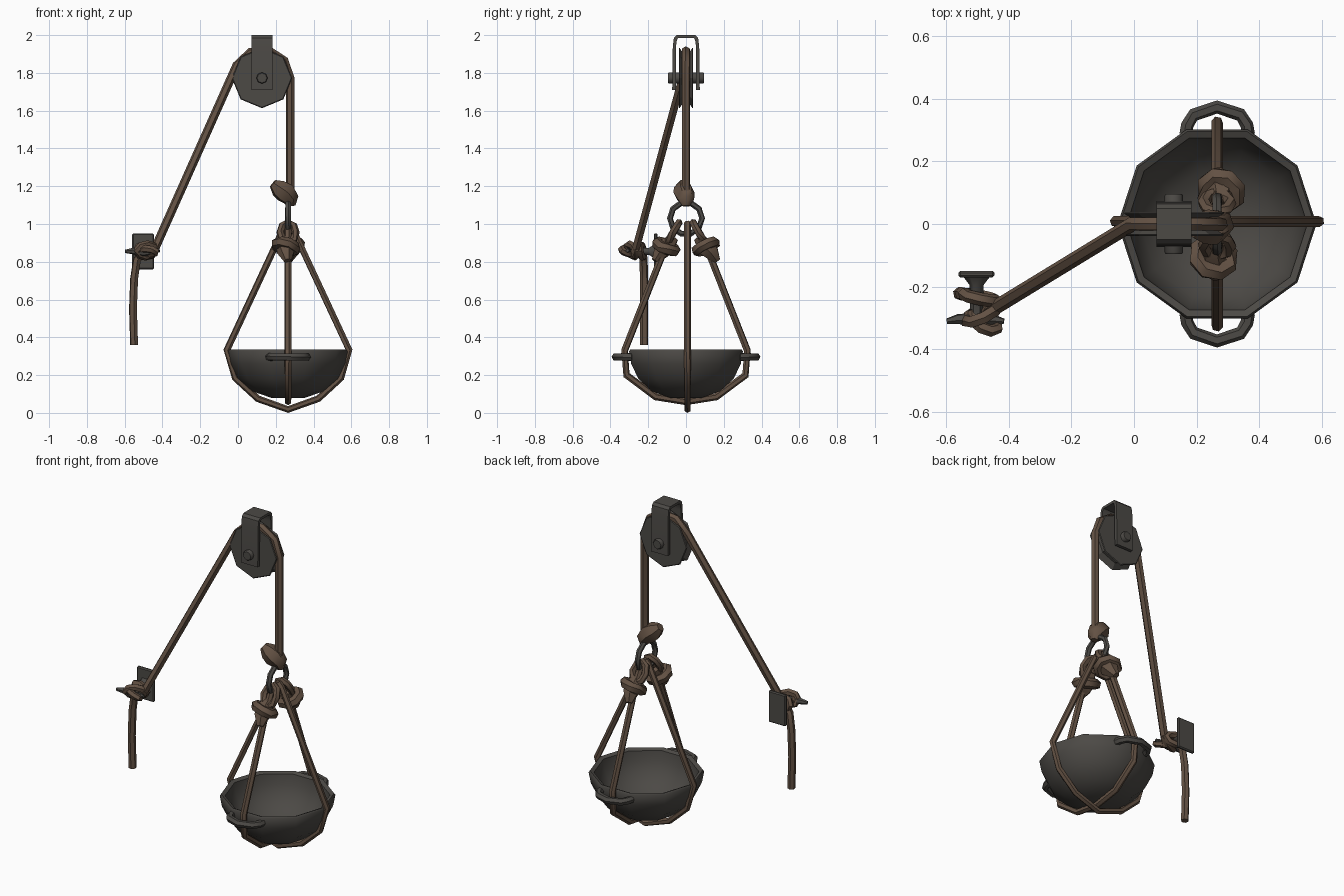
import bpy, bmesh, math
from mathutils import Vector, Matrix

if "Cube" in bpy.data.objects:
    bpy.data.objects.remove(bpy.data.objects["Cube"])

def material(name, c):
    m = bpy.data.materials.new(name)
    m.diffuse_color = (*c, 1)
    m.use_nodes = True
    m.node_tree.nodes["Principled BSDF"].inputs["Base Color"].default_value = m.diffuse_color
    return m

IRON = material("dark_iron", (0.072, 0.067, 0.060))
ROPE = material("brown_rope", (0.125, 0.083, 0.057))
CX = 0.265  # x of the hanging bowl

def finish(name, bm, mat, angle=35):
    bmesh.ops.recalc_face_normals(bm, faces=bm.faces)
    me = bpy.data.meshes.new(name)
    bm.to_mesh(me)
    bm.free()
    ob = bpy.data.objects.new(name, me)
    bpy.context.collection.objects.link(ob)
    me.materials.append(mat)
    bpy.ops.object.select_all(action='DESELECT')
    ob.select_set(True)
    bpy.context.view_layer.objects.active = ob
    bpy.ops.object.shade_smooth_by_angle(angle=math.radians(angle))
    return ob

def tube(name, pts, r, mat, sides=6, closed=False):
    """Sweep a regular polygon along a path; r may be one radius or a list."""
    pts = [Vector(p) for p in pts]
    n = len(pts)
    rs = r if isinstance(r, list) else [r] * n
    bm = bmesh.new()
    rings, u = [], None
    for i, p in enumerate(pts):
        a = pts[i - 1] if (i or closed) else p
        b = pts[(i + 1) % n] if (i < n - 1 or closed) else p
        t = (b - a).normalized()
        if u is None:
            u = t.orthogonal()
        u = (u - t * u.dot(t)).normalized()
        v = t.cross(u)
        rings.append([bm.verts.new(p + rs[i] * (u * math.cos(k * math.tau / sides) + v * math.sin(k * math.tau / sides)))
                      for k in range(sides)])
    for i in range(n if closed else n - 1):
        A, B = rings[i], rings[(i + 1) % n]
        for k in range(sides):
            bm.faces.new((A[k], A[(k + 1) % sides], B[(k + 1) % sides], B[k]))
    if not closed:
        bm.faces.new(rings[0])
        bm.faces.new(rings[-1])
    return finish(name, bm, mat, 50)

def lathe(name, profile, sides, matrix, mat, angle=35, closed=False):
    """Revolve (radius, height) points about z, then place with matrix."""
    bm = bmesh.new()
    rings = [[bm.verts.new((r * math.cos(k * math.tau / sides), r * math.sin(k * math.tau / sides), h))
              for k in range(sides)] for r, h in profile]
    pairs = list(zip(rings, rings[1:]))
    for A, B in pairs:
        for k in range(sides):
            bm.faces.new((A[k], A[(k + 1) % sides], B[(k + 1) % sides], B[k]))
    bm.faces.new(rings[0])
    bm.faces.new(rings[-1])
    bm.transform(matrix)
    return finish(name, bm, mat, angle)

def box(name, lo, hi, mat, bevel=0.006):
    bm = bmesh.new()
    bmesh.ops.create_cube(bm, size=1)
    lo, hi = Vector(lo), Vector(hi)
    for v in bm.verts:
        v.co = Vector([(lo[i] + hi[i]) / 2 + v.co[i] * (hi[i] - lo[i]) for i in range(3)])
    bmesh.ops.bevel(bm, geom=bm.edges[:], offset=bevel, segments=1, affect='EDGES')
    return finish(name, bm, mat, 20)

def coil(name, centre, axis, major, minor, seg=8, squash=1.0):
    """Closed wrap of rope around an axis."""
    q = Vector(axis).to_track_quat('Z', 'Y')
    pts = [Vector(centre) + q @ Vector((major * math.cos(a), squash * major * math.sin(a), 0))
           for a in (i * math.tau / seg for i in range(seg))]
    return tube(name, pts, minor, ROPE, 6, True)

# pulley: grooved wheel, axle bolt, strap bracket
AXLE = Vector((0.127, 0, 1.773))
along_y = Matrix.Translation(AXLE) @ Matrix.Rotation(math.pi / 2, 4, 'X')
lathe("pulley_wheel", [(0.155, -0.038), (0.16, -0.034), (0.125, -0.012), (0.125, 0.012), (0.16, 0.034), (0.155, 0.038)],
      8, along_y, IRON, 20)
lathe("axle_bolt", [(0.026, -0.096), (0.03, -0.09), (0.03, 0.09), (0.026, 0.096)], 8, along_y, IRON, 50)
outer = [(-0.073, 1.71), (-0.070, 1.94), (-0.064, 1.985), (-0.05, 2.0)]
inner = [(-0.054, 1.71), (-0.053, 1.94), (-0.048, 1.976), (-0.04, 1.985)]
mirror = lambda p: [(-y, z) for y, z in reversed(p)]
out, inn = outer + mirror(outer), inner + mirror(inner)
bm = bmesh.new()
grid = [[bm.verts.new((AXLE.x + s * 0.056, y, z)) for y, z in prof] for s in (-1, 1) for prof in (out, inn)]
lo_o, lo_i, hi_o, hi_i = grid
for A, B in ((lo_o, hi_o), (lo_i, hi_i), (lo_o, lo_i), (hi_o, hi_i)):
    for k in range(len(out) - 1):
        bm.faces.new((A[k], A[k + 1], B[k + 1], B[k]))
for k in (0, -1):
    bm.faces.new((lo_o[k], hi_o[k], hi_i[k], lo_i[k]))
finish("pulley_bracket", bm, IRON)

# main rope: hanging side, over the wheel, down to the cleat
arc = [AXLE + 0.15 * Vector((math.cos(math.radians(a)), 0, math.sin(math.radians(a)))) for a in (0, 38, 76, 114, 152)]
tube("main_rope", [(0.277, 0, 1.12)] + arc + [(-0.44, -0.265, 0.87), (-0.47, -0.285, 0.83)], 0.023, ROPE)
tube("rope_tail", [(-0.50, -0.23, 0.855), (-0.535, -0.225, 0.81), (-0.55, -0.222, 0.71), (-0.556, -0.222, 0.55),
                   (-0.55, -0.222, 0.36)], 0.022, ROPE)

# wall cleat with horn and rope wraps
box("cleat_plate", (-0.56, -0.17, 0.76), (-0.445, -0.15, 0.95), IRON)
Y_OUT = Matrix.Translation((-0.502, -0.165, 0.855)) @ Matrix.Rotation(math.pi / 2, 4, 'X')
lathe("cleat_stem", [(0.045, 0), (0.022, 0.03), (0.02, 0.14)], 6, Y_OUT, IRON, 50)
tube("cleat_horn", [(-0.597, -0.31, 0.855), (-0.56, -0.303, 0.857), (-0.50, -0.305, 0.85), (-0.45, -0.305, 0.856),
                    (-0.415, -0.31, 0.86)], [0.009, 0.017, 0.021, 0.017, 0.009], IRON)
coil("cleat_wrap_back", (-0.49, -0.235, 0.857), (0.2, 1, 0.15), 0.052, 0.021, squash=0.6)
coil("cleat_wrap_cross", (-0.485, -0.285, 0.86), (-0.5, 1, 0.5), 0.055, 0.021, squash=0.65)
coil("cleat_wrap_front", (-0.475, -0.31, 0.855), (0.3, 0.5, 1), 0.045, 0.02, squash=0.6)

# iron ring and the knot above it
ring = [(CX, 0.085 * math.cos(a), 1.03 + 0.085 * math.sin(a)) for a in (i * math.tau / 10 for i in range(10))]
tube("iron_ring", ring, 0.016, IRON, 6, True)
tube("ring_knot", [(0.185, -0.02, 1.215), (0.215, -0.015, 1.19), (0.25, -0.01, 1.165), (0.28, 0, 1.13), (0.285, 0, 1.095)],
     [0.025, 0.05, 0.058, 0.045, 0.02], ROPE)

# bowl with wall thickness, and side handles
bowl = [(0.29, 0.325), (0.31, 0.335), (0.317, 0.325), (0.305, 0.26), (0.265, 0.18), (0.19, 0.115), (0.09, 0.08)]
inside = [(0.08, 0.10), (0.18, 0.135), (0.245, 0.195), (0.28, 0.265), (0.288, 0.325)]
lathe("bowl", list(reversed(bowl)) [:-1] + list(reversed(inside)), 10, Matrix.Translation((CX, 0, 0)), IRON, 45)
for s, side in ((-1, "front"), (1, "back")):
    tube(side + "_handle", [(CX + x, s * y, 0.296) for x, y in
         ((-0.10, 0.285), (-0.095, 0.315), (-0.075, 0.348), (0, 0.373), (0.075, 0.348), (0.095, 0.315), (0.10, 0.285))],
         0.021, IRON)

# slings under the bowl, each half mirrored across the centre
half_x = [(0.0, 1.005), (0.02, 0.985), (0.325, 0.33), (0.28, 0.185), (0.16, 0.075)]
tube("side_sling", [(CX + d, 0.008, z) for d, z in half_x + [(0, 0.018)]] +
     [(CX - d, 0.008, z) for d, z in reversed(half_x)], 0.018, ROPE)
half_y = [(0.045, 1.0), (0.10, 0.90), (0.325, 0.33), (0.315, 0.2), (0.16, 0.085)]
tube("cross_sling", [(CX, d, z) for d, z in half_y + [(0, 0.06)]] +
     [(CX, -d, z) for d, z in reversed(half_y)], 0.019, ROPE)

# sling loops over the ring, with a fat knot under each
for s, side in ((-1, "front"), (1, "back")):
    c = Vector((CX + s * 0.012, s * 0.105, 0.88))
    loop = [(CX + 0.042 * math.cos(a), s * (0.068 - 0.03 * math.sin(a)), 0.955 + 0.052 * math.sin(a))
            for a in (i * math.tau / 8 for i in range(8))]
    tube(side + "_ring_loop", loop, 0.02, ROPE, 6, True)
    coil(side + "_knot_wrap", c, (s * 0.25, s * 0.45, -1), 0.053, 0.03)
    tube(side + "_knot_core", [c + Vector((0, -s * 0.045, 0.05)), c, c + Vector((0, s * 0.03, -0.03)),
                               c + Vector((-s * 0.01, s * 0.06, -0.075))], [0.025, 0.052, 0.045, 0.02], ROPE)
